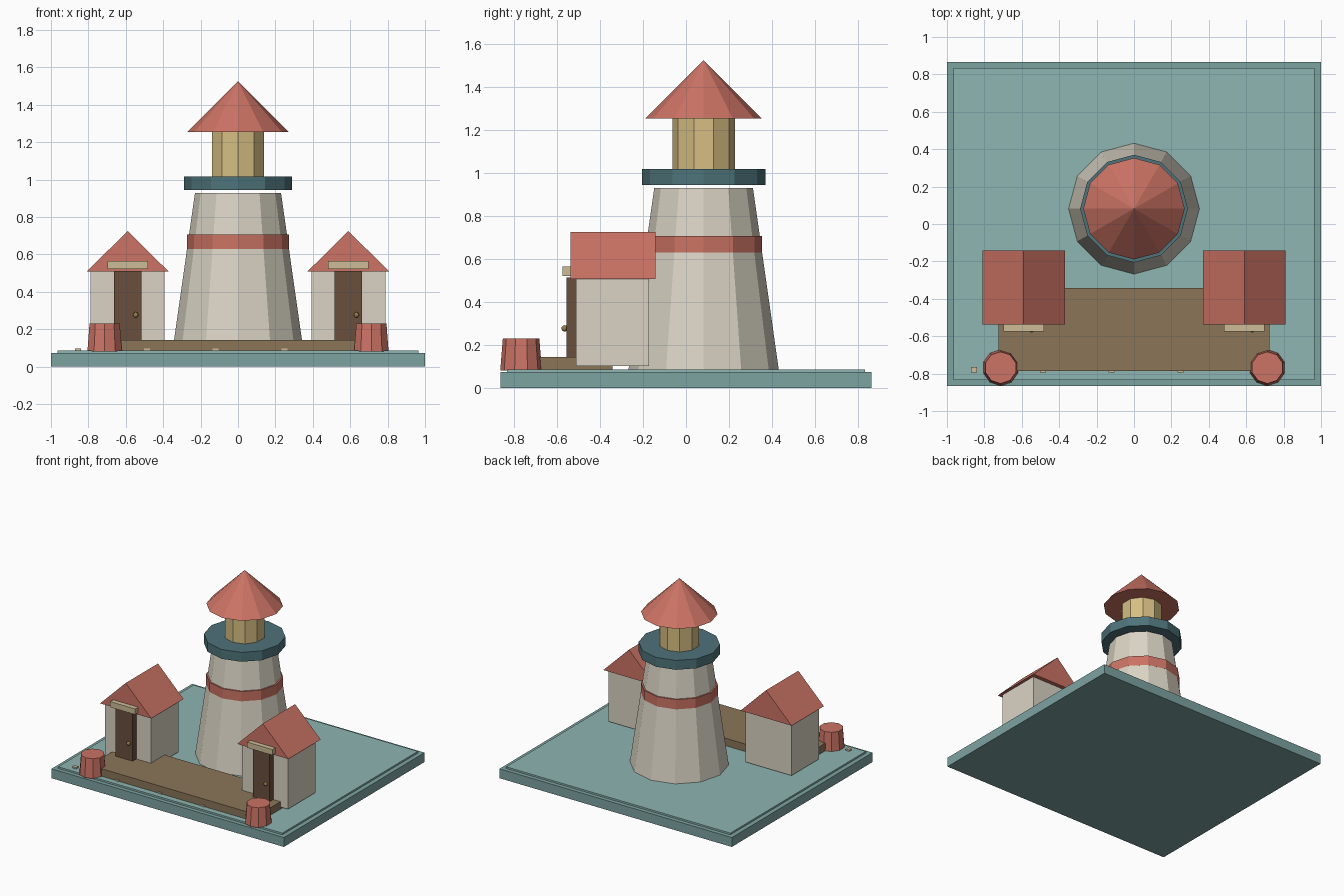
import bpy, bmesh
from mathutils import Matrix

if "Cube" in bpy.data.objects:
    bpy.data.objects.remove(bpy.data.objects["Cube"])


def material(name, rgb):
    m = bpy.data.materials.new(name)
    lin = [(c / 255 / 12.92) if c < 10 else ((c / 255 + 0.055) / 1.055) ** 2.4 for c in rgb]
    m.diffuse_color = (*lin, 1)
    m.use_nodes = True
    m.node_tree.nodes["Principled BSDF"].inputs["Base Color"].default_value = m.diffuse_color
    return m


WATER = material("water", (124, 163, 161))
SHALLOW = material("shallow", (142, 182, 178))
PLASTER = material("plaster", (218, 212, 196))
RED = material("red", (203, 115, 100))
TEAL = material("teal", (78, 115, 122))
GLOW = material("glow", (214, 190, 130))
PLANK = material("plank", (139, 117, 88))
DOOR = material("door", (106, 79, 61))
BRASS = material("brass", (150, 125, 75))
TRIM = material("trim", (205, 188, 150))


def finish(name, bm, mat):
    bmesh.ops.recalc_face_normals(bm, faces=bm.faces)
    me = bpy.data.meshes.new(name)
    bm.to_mesh(me)
    bm.free()
    me.materials.append(mat)
    ob = bpy.data.objects.new(name, me)
    bpy.context.collection.objects.link(ob)
    return ob


def box(name, x, y, z, mat):
    """Box from (min, max) ranges on each axis."""
    bm = bmesh.new()
    bmesh.ops.create_cube(bm, size=1)
    for v in bm.verts:
        for i, (lo, hi) in enumerate((x, y, z)):
            v.co[i] = hi if v.co[i] > 0 else lo
    return finish(name, bm, mat)


def cone(name, x, y, z0, z1, r0, r1, sides, mat):
    """Faceted cone or cylinder with a corner facing +y."""
    bm = bmesh.new()
    bmesh.ops.create_cone(bm, cap_ends=True, segments=sides, radius1=r0, radius2=r1,
                          depth=z1 - z0, matrix=Matrix.Translation((x, y, (z0 + z1) / 2)))
    return finish(name, bm, mat)


def gable(name, x, half, y0, y1, z0, z1, mat):
    """Triangular roof prism running along y."""
    bm = bmesh.new()
    face = bm.faces.new([bm.verts.new(p) for p in
                         ((x - half, y0, z0), (x + half, y0, z0), (x, y0, z1))])
    ext = bmesh.ops.extrude_face_region(bm, geom=[face], use_keep_orig=True)
    verts = [g for g in ext["geom"] if isinstance(g, bmesh.types.BMVert)]
    bmesh.ops.translate(bm, verts=verts, vec=(0, y1 - y0, 0))
    return finish(name, bm, mat)


# Base
box("base_slab", (-1, 1), (-0.865, 0.865), (0, 0.073), WATER)
box("base_top", (-0.965, 0.965), (-0.833, 0.833), (0.06, 0.086), SHALLOW)

# Lighthouse
TY = 0.082
cone("tower", 0, TY, 0.085, 0.93, 0.35, 0.23, 12, PLASTER)
cone("tower_band", 0, TY, 0.63, 0.706, 0.273, 0.273, 12, RED)
cone("gallery", 0, TY, 0.945, 1.018, 0.288, 0.288, 12, TEAL)
cone("lantern", 0, TY, 1.0, 1.26, 0.146, 0.146, 10, GLOW)
cone("lantern_roof", 0, TY, 1.255, 1.525, 0.271, 0, 12, RED)

# Dock with small blocks along its front edge
box("dock", (-0.725, 0.725), (-0.787, -0.342), (0.085, 0.144), PLANK)
for i in range(4):
    x = -0.855 + 0.368 * i
    box(f"dock_block_{i}", (x - 0.016, x + 0.016), (-0.793, -0.764), (0.082, 0.097), TRIM)

# Two huts and two barrels
for side, s in (("left", -1), ("right", 1)):
    x = s * 0.59
    box(f"{side}_hut_walls", (x - 0.198, x + 0.198), (-0.512, -0.172), (0.102, 0.512), PLASTER)
    gable(f"{side}_hut_roof", x, 0.22, -0.538, -0.141, 0.508, 0.725, RED)
    box(f"{side}_door", (x - 0.073, x + 0.073), (-0.557, -0.505), (0.14, 0.513), DOOR)
    box(f"{side}_door_lintel", (x - 0.108, x + 0.108), (-0.575, -0.53), (0.522, 0.566), TRIM)
    bm = bmesh.new()
    bmesh.ops.create_uvsphere(bm, u_segments=10, v_segments=6, radius=0.015,
                              matrix=Matrix.Translation((x + 0.043, -0.565, 0.277)))
    finish(f"{side}_door_knob", bm, BRASS)
    cone(f"{side}_barrel", s * 0.713, -0.768, 0.081, 0.23, 0.097, 0.085, 10, RED)
